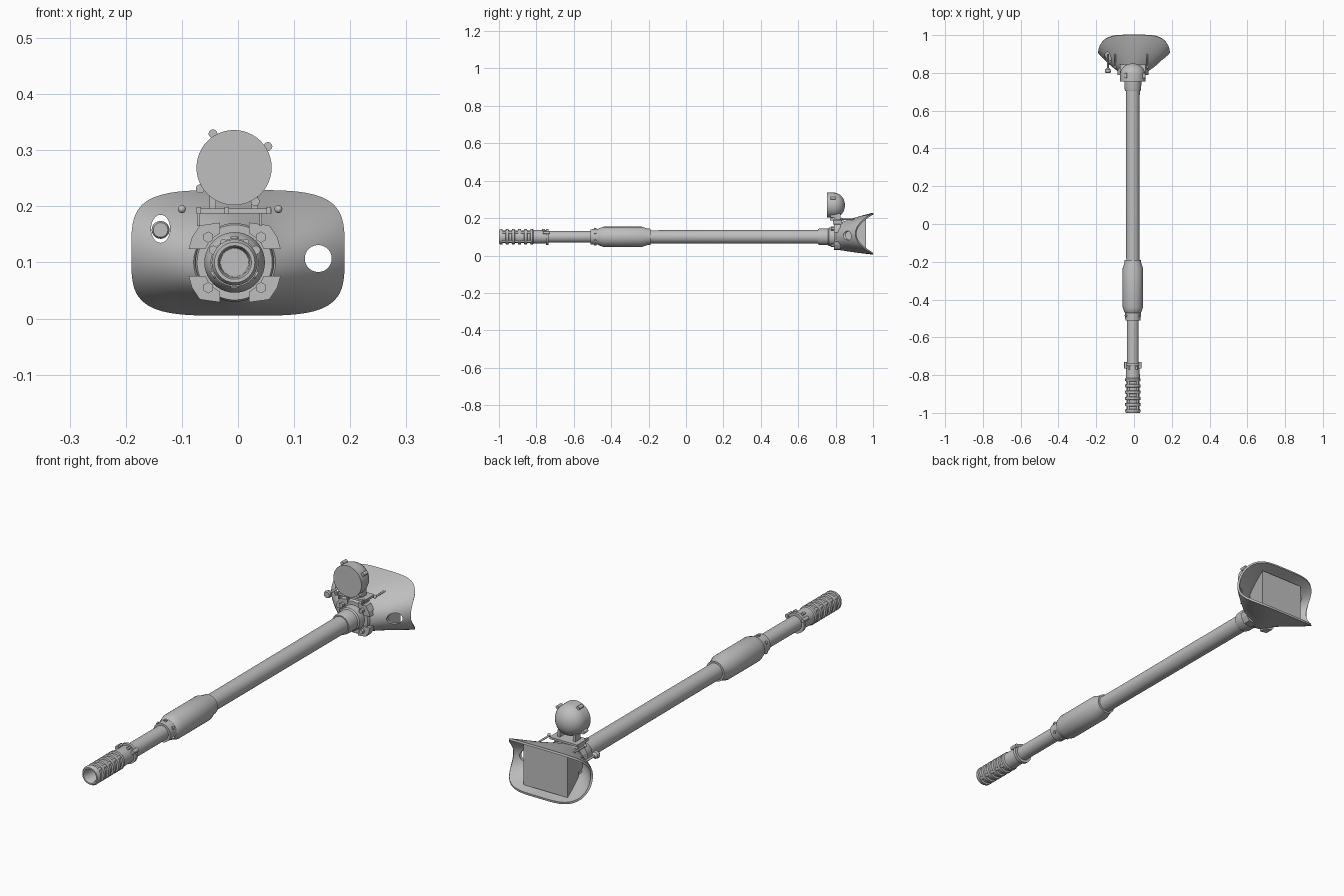
import bpy, bmesh, math
from mathutils import Vector

if "Cube" in bpy.data.objects:
    bpy.data.objects.remove(bpy.data.objects["Cube"])

CX, CZ = -0.006, 0.1          # barrel axis
grey = bpy.data.materials.new("plain_grey")
grey.diffuse_color = (0.52, 0.52, 0.52, 1)
grey.use_nodes = True
grey.node_tree.nodes["Principled BSDF"].inputs["Base Color"].default_value = grey.diffuse_color


def finish(name, bm, smooth=True, recalc=True):
    if recalc:
        bmesh.ops.recalc_face_normals(bm, faces=bm.faces)
    me = bpy.data.meshes.new(name)
    bm.to_mesh(me)
    bm.free()
    me.materials.append(grey)
    ob = bpy.data.objects.new(name, me)
    bpy.context.collection.objects.link(ob)
    if smooth:
        activate(ob)
        bpy.ops.object.shade_smooth_by_angle(angle=math.radians(35))
    return ob


def activate(ob):
    bpy.ops.object.select_all(action='DESELECT')
    ob.select_set(True)
    bpy.context.view_layer.objects.active = ob


def lathe(name, profile, x=CX, z=CZ, n=40, rx=1.0):
    """Spin (y, radius) points around an axis along y; radius 0 closes an end."""
    bm = bmesh.new()
    rings = []
    for y, r in profile:
        if r == 0:
            rings.append([bm.verts.new((x, y, z))] * n)
        else:
            rings.append([bm.verts.new((x + rx * r * math.cos(2 * math.pi * i / n), y,
                                        z + r * math.sin(2 * math.pi * i / n))) for i in range(n)])
    for a, b in zip(rings, rings[1:]):
        for i in range(n):
            j = (i + 1) % n
            quad = list(dict.fromkeys([a[i], a[j], b[j], b[i]]))
            if len(quad) > 2:
                bm.faces.new(quad)
    return finish(name, bm)


def rod(name, p, q, r, n=12):
    p, q = Vector(p), Vector(q)
    bm = bmesh.new()
    bmesh.ops.create_cone(bm, cap_ends=True, segments=n, radius1=r, radius2=r, depth=(q - p).length)
    rot = (q - p).to_track_quat('Z', 'Y').to_matrix()
    for v in bm.verts:
        v.co = rot @ v.co + (p + q) / 2
    return finish(name, bm)


def box(name, lo, hi):
    bm = bmesh.new()
    bmesh.ops.create_cube(bm, size=1)
    for v in bm.verts:
        v.co = [l + (c + 0.5) * (h - l) for c, l, h in zip(v.co, lo, hi)]
    return finish(name, bm, False)


def ball(name, c, r):
    bm = bmesh.new()
    bmesh.ops.create_uvsphere(bm, u_segments=16, v_segments=10, radius=r)
    bmesh.ops.translate(bm, verts=bm.verts, vec=c)
    return finish(name, bm)


# Muzzle brake with ribs and an open bore
brake = [(-0.93, 0), (-0.93, 0.025), (-0.995, 0.027), (-1.0, 0.03), (-1.0, 0.036), (-0.992, 0.041)]
for k in range(5):
    y = -0.982 + k * 0.033
    brake += [(y, 0.041), (y + 0.002, 0.034), (y + 0.017, 0.034), (y + 0.019, 0.041)]
brake += [(-0.82, 0.041), (-0.815, 0.037), (-0.745, 0.035), (-0.745, 0)]
lathe("muzzle_brake", brake)
for a in range(4):   # solid webs between the brake slots
    t = math.radians(45 + 90 * a)
    dx, dz = 0.033 * math.cos(t), 0.033 * math.sin(t)
    rod("brake_web", (CX + dx, -0.985, CZ + dz), (CX + dx, -0.83, CZ + dz), 0.007)

# Clamp collar behind the brake, with lugs
lathe("muzzle_collar", [(-0.748, 0), (-0.748, 0.043), (-0.735, 0.043), (-0.735, 0)])
for s in (-1, 1):
    rod("collar_lug", (CX + s * 0.038, -0.765, CZ + 0.022), (CX + s * 0.038, -0.73, CZ + 0.022), 0.008)
    rod("collar_bolt", (CX + s * 0.02, -0.77, CZ + 0.036), (CX + s * 0.02, -0.755, CZ + 0.036), 0.006)

# Barrel tubes, fume extractor and rear sleeve
lathe("front_tube", [(-0.75, 0), (-0.75, 0.031), (-0.5, 0.031), (-0.5, 0)])
lathe("fume_extractor", [(-0.51, 0), (-0.51, 0.04), (-0.47, 0.042), (-0.465, 0.046), (-0.44, 0.054),
                         (-0.235, 0.054), (-0.205, 0.044), (-0.19, 0.043), (-0.19, 0)])
for a in range(6):
    t = math.radians(90 + 60 * a)
    c = Vector((CX, -0.485, CZ))
    d = Vector((math.cos(t), 0, math.sin(t)))
    rod("extractor_bolt", c + d * 0.03, c + d * 0.046, 0.007)
lathe("rear_tube", [(-0.2, 0), (-0.2, 0.035), (0.72, 0.0365), (0.72, 0)])
lathe("barrel_sleeve", [(0.705, 0), (0.705, 0.041), (0.715, 0.044), (0.76, 0.045),
                        (0.765, 0.05), (0.81, 0.053), (0.81, 0)])

# Round mounting flange with four corner clamps and bolts
lathe("mount_flange", [(0.795, 0), (0.795, 0.067), (0.8, 0.07), (0.84, 0.07), (0.84, 0)])
corner = [(0.082, 0.024), (0.076, 0.045), (0.062, 0.066), (0.026, 0.071),
          (0.026, 0.052), (0.044, 0.04), (0.052, 0.024)]
for sx in (-1, 1):
    for sz in (-1, 1):
        bm = bmesh.new()
        f = bm.faces.new([bm.verts.new((CX + sx * x, 0.79, CZ + sz * z)) for x, z in corner])
        ext = bmesh.ops.extrude_face_region(bm, geom=[f])
        bmesh.ops.translate(bm, vec=(0, 0.035, 0),
                            verts=[v for v in ext["geom"] if isinstance(v, bmesh.types.BMVert)])
        finish("flange_clamp", bm, False)
        x, z = CX + sx * 0.047, CZ + sz * 0.045
        rod("flange_bolt", (x, 0.776, z), (x, 0.8, z), 0.01, 6)

# Flared shield shell: lofted from a round neck to a boxy, side-notched rim
N, M, HX, HZ, ZC = 96, 12, 0.19, 0.112, 0.117
bm = bmesh.new()
rows = []
for i in range(M + 1):
    t = i / M
    f = t + 0.22 * t * (1 - t)
    row = []
    for j in range(N):
        c, s = math.cos(2 * math.pi * j / N), math.sin(2 * math.pi * j / N)
        r = ((c / HX) ** 4 + (s / HZ) ** 4) ** -0.25
        rim_y = 0.905 + 0.095 * min(1, abs(r * s / HZ)) ** 2
        ix, iz = CX + 0.073 * c, CZ + 0.068 * s
        row.append(bm.verts.new((ix + (r * c - ix) * f, 0.803 + (rim_y - 0.803) * t,
                                 iz + (ZC + r * s - iz) * f)))
    rows.append(row)
for a, b in zip(rows, rows[1:]):
    for j in range(N):
        k = (j + 1) % N
        bm.faces.new([a[j], b[j], b[k], a[k]])
shield = finish("shield_shell", bm, False, False)
sol = shield.modifiers.new("thickness", 'SOLIDIFY')
sol.thickness, sol.offset = 0.009, -1
cutters = [lathe("sight_cutter", [(0.7, 0), (0.7, 0.024), (1.1, 0.024), (1.1, 0)], 0.143, 0.107),
           lathe("lamp_cutter", [(0.7, 0), (0.7, 0.025), (1.1, 0.025), (1.1, 0)], -0.138, 0.16, rx=0.68)]
for c in cutters:
    m = shield.modifiers.new("hole", 'BOOLEAN')
    m.operation, m.object, m.solver = 'DIFFERENCE', c, 'EXACT'
activate(shield)
for m in list(shield.modifiers):
    bpy.ops.object.modifier_apply(modifier=m.name)
for c in cutters:
    bpy.data.objects.remove(c)
activate(shield)
bpy.ops.object.shade_smooth_by_angle(angle=math.radians(35))

# Tapered block filling the middle of the shield from behind
bm = bmesh.new()
bmesh.ops.create_cube(bm, size=2)
for v in bm.verts:
    if v.co.y > 0:
        v.co = (-0.005 + 0.105 * v.co.x, 0.963, 0.112 + 0.088 * v.co.z)
    else:
        v.co = (-0.005 + 0.07 * v.co.x, 0.84, 0.104 + 0.055 * v.co.z)
finish("rear_block", bm, False)

# Knob on a stalk through the oval hole
rod("knob_stalk", (-0.138, 0.815, 0.158), (-0.138, 0.9, 0.158), 0.005)
lathe("lamp_knob", [(0.8, 0), (0.8, 0.013), (0.806, 0.016), (0.818, 0.014), (0.826, 0.006), (0.826, 0)],
      -0.138, 0.158, 20)

# Searchlight drum with a domed back
LX, LZ, LR = -0.007, 0.269, 0.067
dome = [(0.79 + 0.06 * math.sin(math.radians(a)), LR * math.cos(math.radians(a))) for a in range(0, 90, 10)]
lathe("searchlight", [(0.755, 0), (0.755, LR)] + dome + [(0.85, 0)], LX, LZ, 48)
for a in (32, 122, 212, 302):
    t = math.radians(a)
    x, z = LX + 0.071 * math.cos(t), LZ + 0.071 * math.sin(t)
    rod("rim_clip", (x, 0.772, z), (x, 0.8, z), 0.008)

# Searchlight mounting plate, yoke, legs and side hooks
box("mount_plate", (-0.073, 0.775, 0.187), (0.06, 0.845, 0.196))
for x in (-0.045, 0.03):
    box("yoke_arm", (x - 0.006, 0.79, 0.194), (x + 0.006, 0.825, 0.225))
for x in (-0.073, 0.038):
    box("plate_leg", (x, 0.785, 0.165), (x + 0.005, 0.835, 0.19))
for x in (-0.07, -0.02, 0.055):
    box("plate_stud", (x - 0.004, 0.77, 0.186), (x + 0.004, 0.785, 0.199))
for x, s in ((-0.098, -1), (0.07, 1)):
    rod("hook_stem", (x, 0.83, 0.193), (x, 0.9, 0.193), 0.004)
    ball("hook_eye", (x + s * 0.002, 0.83, 0.195), 0.007)
